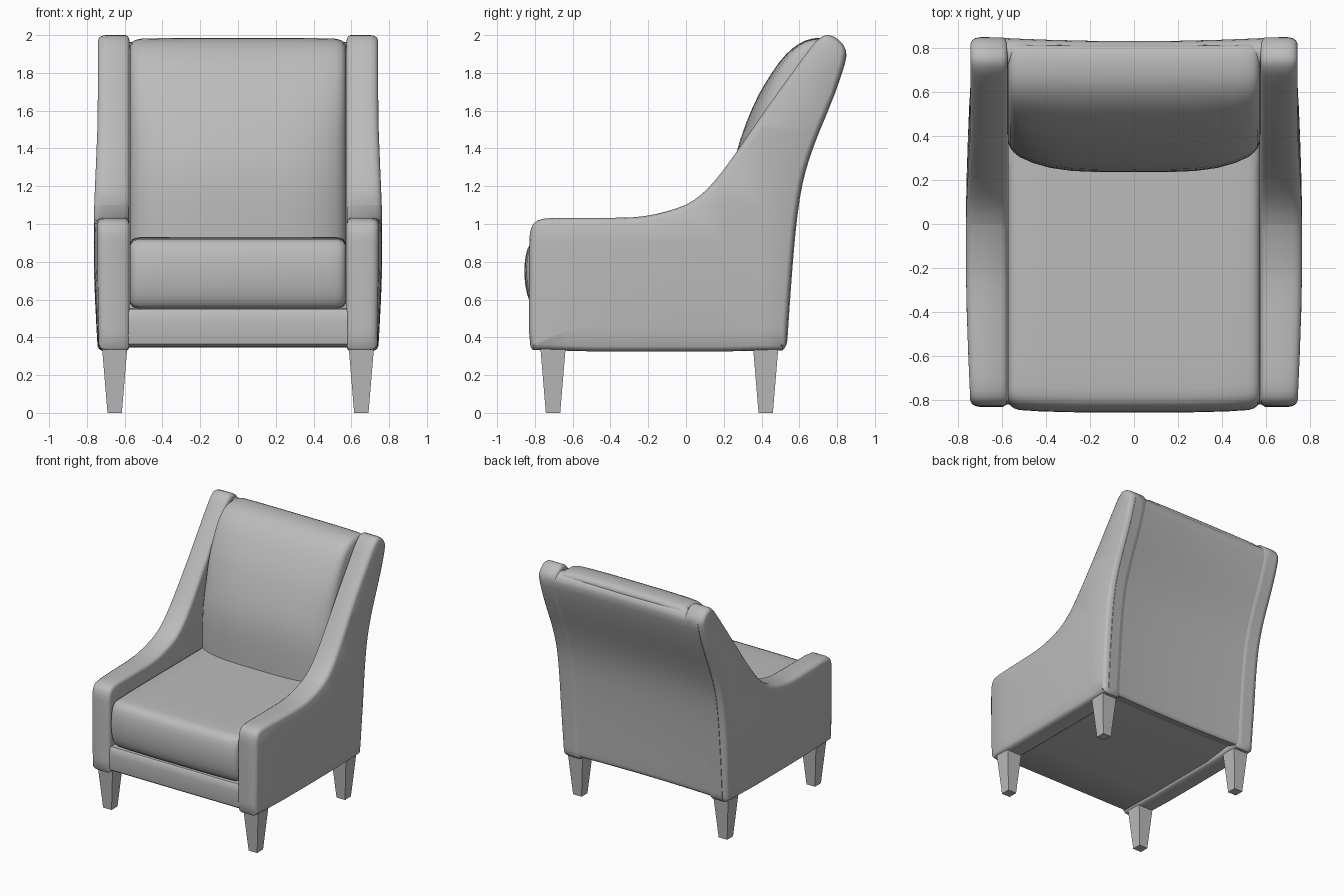
import bpy, bmesh, math
from mathutils import Vector

cube = bpy.data.objects.get("Cube")
if cube:
    bpy.data.objects.remove(cube, do_unlink=True)

grey = bpy.data.materials.new("light_grey")
grey.use_nodes = True
colour = (0.5, 0.5, 0.5, 1)
grey.diffuse_color = colour
grey.node_tree.nodes["Principled BSDF"].inputs["Base Color"].default_value = colour


def clamp(v):
    return max(0.0, min(1.0, v))


def finish(bm, name, angle=40):
    bmesh.ops.recalc_face_normals(bm, faces=bm.faces)
    mesh = bpy.data.meshes.new(name)
    bm.to_mesh(mesh)
    bm.free()
    mesh.materials.append(grey)
    for p in mesh.polygons:
        p.use_smooth = True
    mesh.set_sharp_from_angle(angle=math.radians(angle))
    obj = bpy.data.objects.new(name, mesh)
    bpy.context.collection.objects.link(obj)
    return obj


def soften(points):
    """One round of corner cutting on a closed outline."""
    out = []
    for i, p in enumerate(points):
        a, b = Vector(p), Vector(points[(i + 1) % len(points)])
        out += [a.lerp(b, 0.25), a.lerp(b, 0.75)]
    return out


def inset(points, d):
    """Move a clockwise (y, z) outline inwards by d."""
    out = []
    for i, p in enumerate(points):
        t = (points[(i + 1) % len(points)] - points[i - 1]).normalized()
        out.append(p + Vector((t.y, -t.x)) * d)
    return out


def loft(name, profile, slices, warp=None, cuts_y=(), cuts_z=(), side=1):
    """Sweep a clockwise (y, z) outline across x; slices are (x, inset)."""
    outline = soften(profile)
    bm = bmesh.new()
    rings = [[bm.verts.new((x, p.x, p.y)) for p in inset(outline, d)] for x, d in slices]
    n = len(outline)
    for a, b in zip(rings, rings[1:]):
        for i in range(n):
            j = (i + 1) % n
            bm.faces.new((a[i], a[j], b[j], b[i]))
    bm.faces.new(rings[0])
    bm.faces.new(rings[-1])
    for axis, cuts in ((1, cuts_y), (2, cuts_z)):
        for c in cuts:
            co, no = Vector(), Vector()
            co[axis], no[axis] = c, 1
            bmesh.ops.bisect_plane(bm, geom=bm.verts[:] + bm.edges[:] + bm.faces[:],
                                   plane_co=co, plane_no=no)
    for v in bm.verts:
        if warp:
            warp(v.co)
        v.co.x *= side
    return finish(bm, name)


def both_ways(half):
    """Mirror slices given from the centre outwards."""
    return [(-x, d) for x, d in reversed(half)] + [s for s in half if s[0] > 0]


# Rear outline shared by the arms and the back, from top to bottom
rear = [(0.848, 1.88), (0.80, 1.73), (0.745, 1.59), (0.69, 1.46), (0.64, 1.32),
        (0.605, 1.18), (0.58, 1.0), (0.562, 0.8), (0.547, 0.6), (0.534, 0.4)]

# Side panels with sloping wings
arm_profile = [(-0.83, 0.36), (-0.83, 0.6), (-0.83, 0.9), (-0.825, 0.97), (-0.80, 1.015),
               (-0.74, 1.032), (-0.6, 1.033), (-0.3, 1.033), (-0.19, 1.045), (-0.07, 1.075),
               (0.02, 1.11), (0.10, 1.17), (0.18, 1.26), (0.27, 1.385), (0.4, 1.575),
               (0.55, 1.785), (0.66, 1.935), (0.70, 1.98), (0.745, 2.005), (0.80, 1.985),
               (0.845, 1.935)] + rear + [(0.53, 0.35), (0.505, 0.325), (-0.805, 0.325)]


def arm_bulge(co):
    if co.x > 0.65:
        co.x += (0.022 * math.sin(math.pi * clamp((co.z - 0.2) / 1.4))
                 * math.sin(math.pi * clamp((co.y + 0.83) / 1.5)))
        co.x += 0.006 * clamp((co.z - 0.33) / 0.4)


for label, s in (("left", 1), ("right", -1)):
    loft(label + "_arm", arm_profile,
         [(0.575, 0.025), (0.58, 0.01), (0.595, 0), (0.695, 0), (0.715, 0.004),
          (0.729, 0.013), (0.736, 0.028)], arm_bulge,
         (-0.6, -0.4, -0.2, 0, 0.2, 0.4), (0.45, 0.6, 0.75, 0.9, 1.1, 1.3, 1.5, 1.7), s)

# Back panel, slightly hollow between the wings
back_profile = [(0.40, 0.38), (0.42, 0.9), (0.5, 1.4), (0.70, 1.90), (0.74, 1.96),
                (0.80, 1.965), (0.84, 1.93)] + rear + [(0.53, 0.36), (0.51, 0.345)]


def back_hollow(co):
    co.y += 0.004 - 0.02 * (1 - (co.x / 0.7) ** 2)


loft("back_panel", back_profile,
     both_ways([(0, 0), (0.2, 0), (0.4, 0), (0.55, 0), (0.7, 0)]), back_hollow)

# Back cushion, full in the middle and falling away to the wings
cushion_profile = [(0.235, 0.80), (0.235, 0.95), (0.235, 1.15), (0.25, 1.32), (0.30, 1.49),
                   (0.37, 1.66), (0.44, 1.78), (0.51, 1.88), (0.58, 1.945), (0.65, 1.98),
                   (0.73, 1.988), (0.79, 1.98), (0.815, 1.955), (0.80, 1.89), (0.5, 1.4),
                   (0.38, 0.9), (0.38, 0.80)]


def cushion_round(co):
    edge = abs(co.x / 0.57) ** 4
    co.y += 0.10 * edge * clamp((2.0 - co.z) / 0.6)
    co.z -= 0.008 * edge


edges = [(0.52, 0), (0.545, 0.006), (0.56, 0.015), (0.572, 0.035)]
loft("back_cushion", cushion_profile,
     both_ways([(0, 0), (0.15, 0), (0.28, 0), (0.38, 0), (0.46, 0)] + edges), cushion_round)

# Seat cushion with a rounded front
seat_profile = [(-0.825, 0.58), (-0.848, 0.65), (-0.857, 0.74), (-0.852, 0.82), (-0.835, 0.885),
                (-0.80, 0.918), (-0.73, 0.926), (-0.5, 0.93), (0.2, 0.93), (0.42, 0.93),
                (0.42, 0.55), (0.2, 0.55), (-0.6, 0.55), (-0.79, 0.55)]


def seat_round(co):
    if co.y < -0.5:
        co.y += 0.015 * abs(co.x / 0.56) ** 4


loft("seat_cushion", seat_profile,
     both_ways([(0, 0), (0.25, 0), (0.42, 0)] + edges), seat_round)

# Seat base, with the front rail and the underside
base_profile = [(-0.82, 0.37), (-0.82, 0.53), (-0.80, 0.555), (0.45, 0.555),
                (0.5, 0.5), (0.5, 0.345), (-0.79, 0.345)]
loft("seat_base", base_profile, both_ways([(0, 0), (0.6, 0)]))

# Tapered square legs
for x_label, x in (("left", 0.653), ("right", -0.653)):
    for y_label, y in (("front", -0.704), ("back", 0.422)):
        bm = bmesh.new()
        bmesh.ops.create_cube(bm, size=2)
        for v in bm.verts:
            half = 0.068 if v.co.z > 0 else 0.038
            v.co = (x + v.co.x * half, y + v.co.y * half, 0.36 if v.co.z > 0 else 0)
        finish(bm, f"{y_label}_{x_label}_leg", 30)
